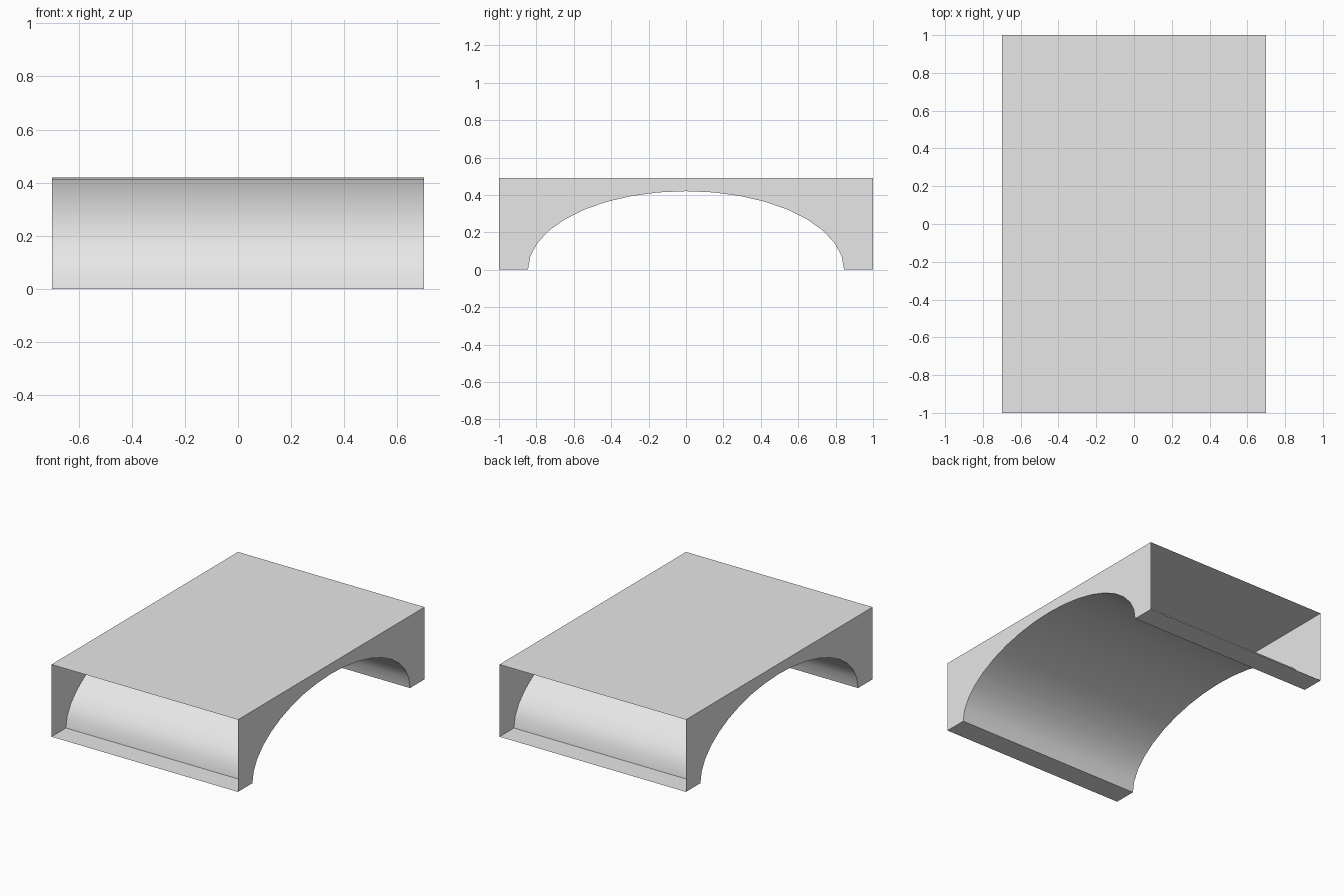
import bpy
import bmesh
from math import sin, cos, pi, radians

HALF_WIDTH, HALF_LENGTH, HEIGHT = 0.70, 1.0, 0.49
ARCH_HALF_SPAN, ARCH_RISE, ARCH_SEGMENTS = 0.845, 0.42, 18

if "Cube" in bpy.data.objects:
    bpy.data.objects.remove(bpy.data.objects["Cube"], do_unlink=True)

# Plain grey material
grey = bpy.data.materials.new("light_grey")
grey.use_nodes = True
colour = (0.8, 0.8, 0.8, 1.0)
grey.diffuse_color = colour
grey.node_tree.nodes["Principled BSDF"].inputs["Base Color"].default_value = colour

# Side profile: flat deck, two feet and an elliptical arch between them
profile = [(HALF_LENGTH, 0), (HALF_LENGTH, HEIGHT), (-HALF_LENGTH, HEIGHT), (-HALF_LENGTH, 0)]
for i in range(ARCH_SEGMENTS + 1):
    angle = pi * (1 - i / ARCH_SEGMENTS)
    profile.append((ARCH_HALF_SPAN * cos(angle), max(0.0, ARCH_RISE * sin(angle))))

# Extrude the profile across the width
bm = bmesh.new()
side = bm.faces.new([bm.verts.new((-HALF_WIDTH, y, z)) for y, z in profile])
extruded = bmesh.ops.extrude_face_region(bm, geom=[side], use_keep_orig=True)
new_verts = [v for v in extruded["geom"] if isinstance(v, bmesh.types.BMVert)]
bmesh.ops.translate(bm, verts=new_verts, vec=(2 * HALF_WIDTH, 0, 0))
bmesh.ops.recalc_face_normals(bm, faces=bm.faces[:])

# Leave both ends open
ends = [f for f in bm.faces if all(abs(v.co.y) > HALF_LENGTH - 0.001 for v in f.verts)
        and abs(f.normal.y) > 0.9]
bmesh.ops.delete(bm, geom=ends, context="FACES_ONLY")

mesh = bpy.data.meshes.new("arched_bridge")
bm.to_mesh(mesh)
bm.free()
mesh.materials.append(grey)
bridge = bpy.data.objects.new("arched_bridge", mesh)
bpy.context.collection.objects.link(bridge)

# Smooth arch, sharp corners
bpy.ops.object.select_all(action="DESELECT")
bridge.select_set(True)
bpy.context.view_layer.objects.active = bridge
bpy.ops.object.shade_smooth_by_angle(angle=radians(30))
